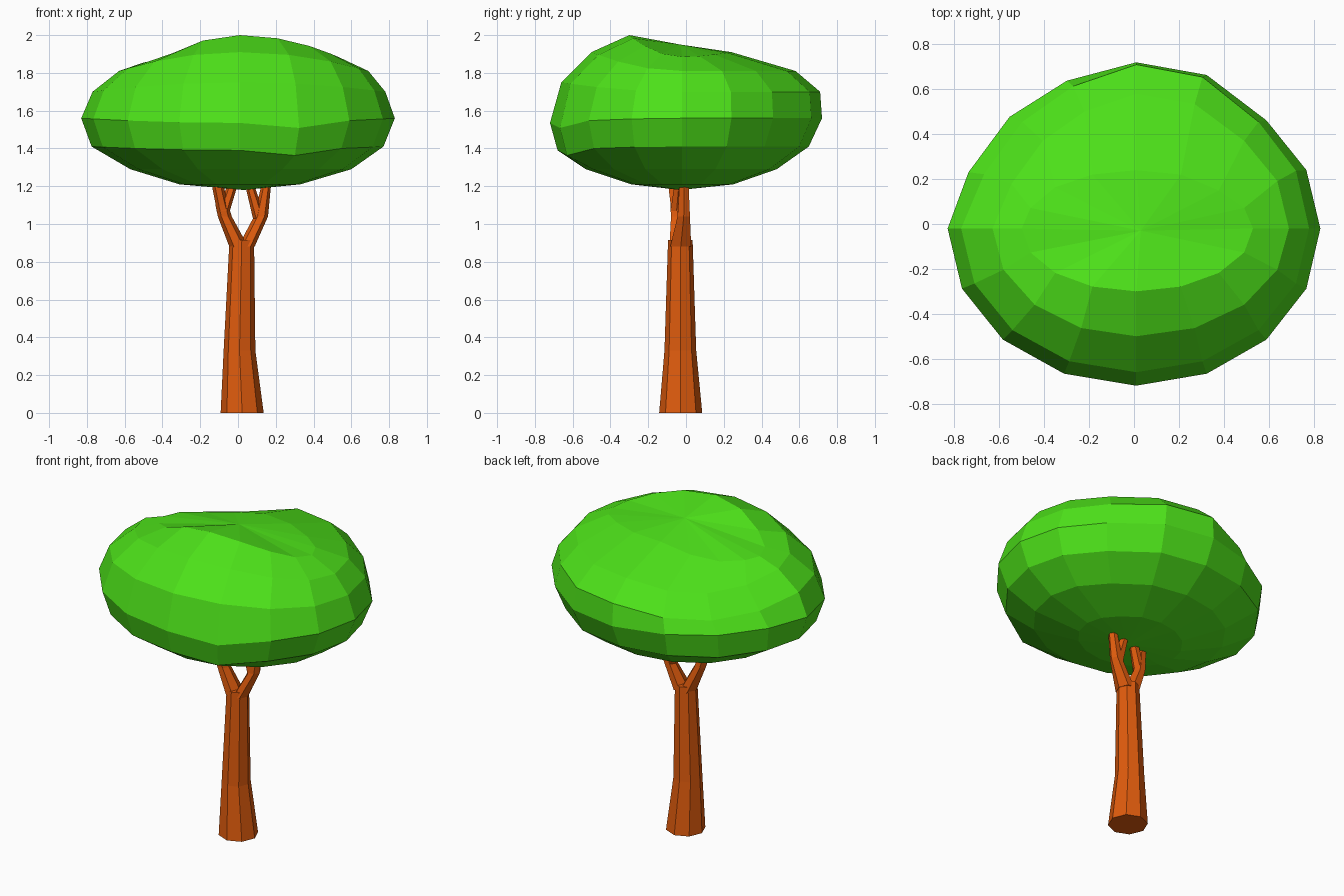
import bpy, bmesh
from math import sin, cos, pi

if "Cube" in bpy.data.objects:
    bpy.data.objects.remove(bpy.data.objects["Cube"])


def material(name, color):
    m = bpy.data.materials.new(name)
    m.diffuse_color = color
    m.use_nodes = True
    m.node_tree.nodes["Principled BSDF"].inputs["Base Color"].default_value = m.diffuse_color
    return m


BARK = material("bark", (0.74, 0.105, 0.004, 1))
LEAF = material("leaf", (0.075, 0.76, 0.01, 1))


def finish(name, bm, mat):
    bmesh.ops.recalc_face_normals(bm, faces=bm.faces)
    me = bpy.data.meshes.new(name)
    bm.to_mesh(me)
    bm.free()
    me.materials.append(mat)
    ob = bpy.data.objects.new(name, me)
    bpy.context.collection.objects.link(ob)
    return ob


def bridge(bm, a, b):
    n = len(a)
    for i in range(n):
        bm.faces.new((a[i], a[(i + 1) % n], b[(i + 1) % n], b[i]))


def tube(name, path, sides):
    """Tapered limb with horizontal cross-sections: (x, y, z, x radius, y radius)."""
    bm = bmesh.new()
    rings = [[bm.verts.new((x + rx * cos(2 * pi * i / sides),
                            y + ry * sin(2 * pi * i / sides), z))
              for i in range(sides)] for x, y, z, rx, ry in path]
    for a, b in zip(rings, rings[1:]):
        bridge(bm, a, b)
    bm.faces.new(rings[0])
    bm.faces.new(rings[-1])
    return finish(name, bm, BARK)


# Trunk and forked branches
tube("trunk", [(0.022, -0.028, 0, 0.114, 0.114), (0.008, -0.03, 0.33, 0.084, 0.084),
               (0.02, -0.03, 0.915, 0.065, 0.065)], 8)
left_fork = (-0.07, -0.043, 1.04, 0.037, 0.042)
right_fork = (0.122, -0.012, 1.04, 0.037, 0.038)
tube("left_branch", [(0.004, -0.032, 0.88, 0.05, 0.064), left_fork,
                     (-0.085, -0.05, 1.1, 0.034, 0.038)], 6)
tube("right_branch", [(0.044, -0.028, 0.88, 0.044, 0.064), right_fork], 6)
tube("left_outer_twig", [left_fork, (-0.085, -0.05, 1.1, 0.033, 0.036),
                         (-0.115, -0.072, 1.24, 0.03, 0.03)], 6)
tube("left_inner_twig", [(-0.075, -0.05, 1.07, 0.032, 0.036),
                         (-0.018, -0.035, 1.24, 0.026, 0.026)], 6)
tube("right_outer_twig", [right_fork, (0.155, -0.01, 1.24, 0.023, 0.026)], 6)
tube("right_inner_twig", [(0.113, -0.012, 1.03, 0.034, 0.036),
                          (0.052, -0.015, 1.24, 0.022, 0.026)], 6)

# Canopy rings: x left, x right, y front, y back, z front, z side, z back
RINGS = [
    (-0.31, 0.33, -0.29, 0.25, 1.21, 1.21, 1.21),
    (-0.57, 0.60, -0.53, 0.48, 1.29, 1.29, 1.29),
    (-0.775, 0.77, -0.68, 0.65, 1.39, 1.41, 1.41),
    (-0.83, 0.83, -0.72, 0.72, 1.535, 1.56, 1.56),
    (-0.77, 0.78, -0.66, 0.71, 1.75, 1.70, 1.70),
    (-0.63, 0.69, -0.50, 0.58, 1.91, 1.81, 1.81),
    (-0.50, 0.53, -0.30, 0.24, 2.00, 1.885, 1.91),
]
SEG = 16
SLUMP = {5: 0.75, 6: 1.0, 7: 0.75}        # back left sags inwards
SLUMP_Z = (0, 0, 0, 0, 0.07, 0.065, 0.045)
SLUMP_R = (0, 0, 0, 0.05, 0.08, 0.08, 0.0)
bm = bmesh.new()
rings = []
for row, (xl, xr, yf, yb, zf, zs, zb) in enumerate(RINGS):
    ring = []
    for i in range(SEG):
        t = 2 * pi * i / SEG
        c, s = cos(t), sin(t)
        w = SLUMP.get(i, 0)
        k = 1 - w * SLUMP_R[row]
        ky = k * (0.92 if i in (1, 2, 7) else 1)
        x = 0.01 + c * ((xr - 0.01) if c > 0 else (0.01 - xl)) * k
        y = -0.02 + s * ((yb + 0.02) if s > 0 else (-0.02 - yf)) * ky
        z = zs + ((zb if s > 0 else zf) - zs) * s * s - w * SLUMP_Z[row]
        if row in (2, 3) and i == 13:
            z -= 0.03
        if row == 6 and 8 <= i <= 11:
            z -= (0.03, 0.04, 0.04, 0.012)[i - 8]
        ring.append(bm.verts.new((x, y, z)))
    rings.append(ring)
for a, b in zip(rings, rings[1:]):
    bridge(bm, a, b)
bottom = bm.verts.new((0.03, -0.03, 1.18))
top = bm.verts.new((0.03, -0.03, 1.95))
for i in range(SEG):
    j = (i + 1) % SEG
    bm.faces.new((bottom, rings[0][j], rings[0][i]))
    bm.faces.new((top, rings[-1][i], rings[-1][j]))
finish("canopy", bm, LEAF)
